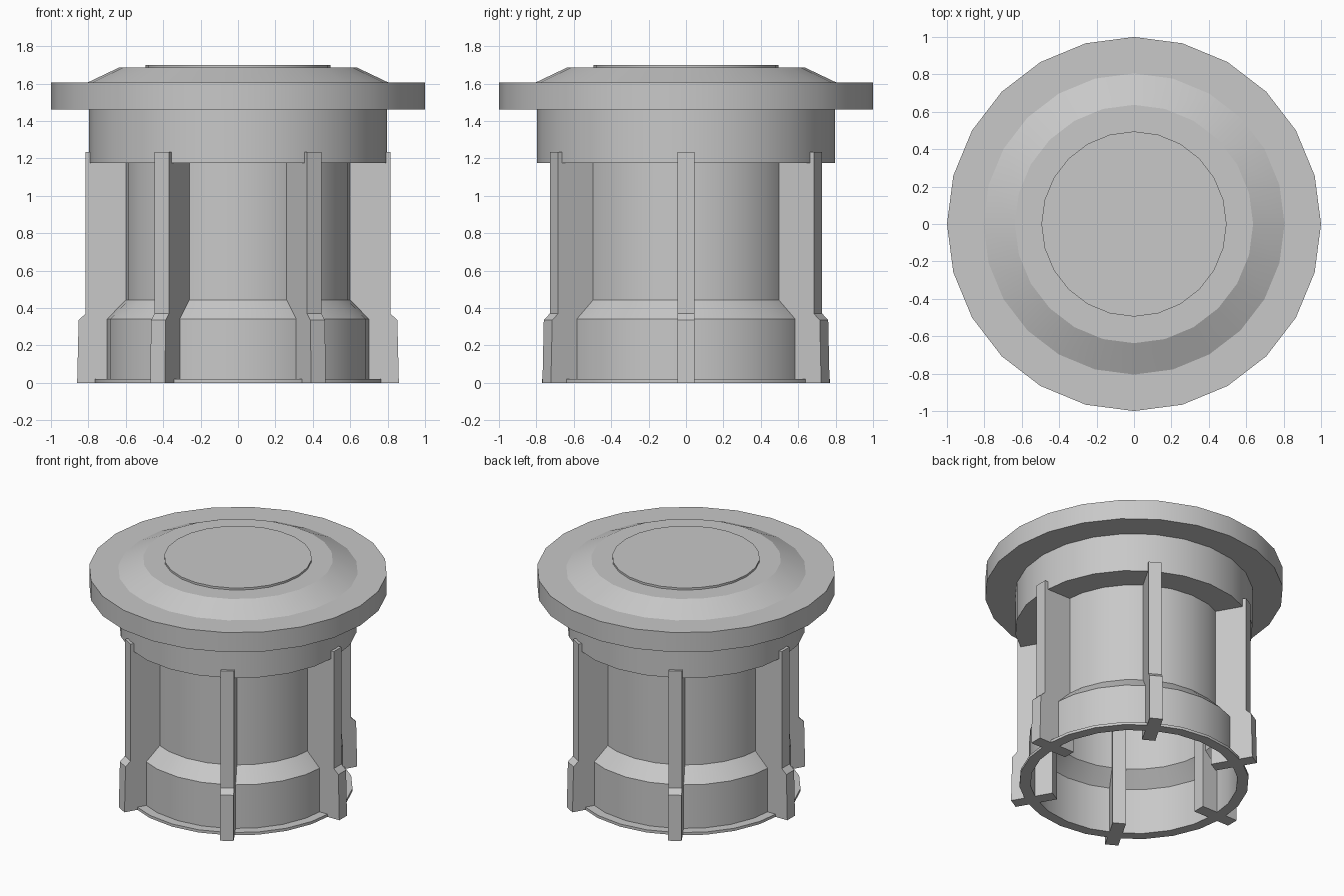
import bpy
import bmesh
from math import cos, sin, pi, radians

default = bpy.data.objects.get("Cube")
if default:
    bpy.data.objects.remove(default, do_unlink=True)

SIDES = 24

# One plain grey material
grey = bpy.data.materials.new("plain_grey")
grey.use_nodes = True
colour = (0.58, 0.58, 0.58, 1)
grey.diffuse_color = colour
grey.node_tree.nodes["Principled BSDF"].inputs["Base Color"].default_value = colour


def finish(name, bm):
    bmesh.ops.recalc_face_normals(bm, faces=bm.faces)
    mesh = bpy.data.meshes.new(name)
    bm.to_mesh(mesh)
    bm.free()
    mesh.materials.append(grey)
    obj = bpy.data.objects.new(name, mesh)
    bpy.context.collection.objects.link(obj)
    bpy.ops.object.select_all(action='DESELECT')
    obj.select_set(True)
    bpy.context.view_layer.objects.active = obj
    bpy.ops.object.shade_smooth_by_angle(angle=radians(24))
    return obj


def lathe(name, profile):
    """Revolve an (r, z) profile; ends are capped, or joined when closed."""
    bm = bmesh.new()
    rings = [[bm.verts.new((r * cos(2 * pi * i / SIDES), r * sin(2 * pi * i / SIDES), z))
              for i in range(SIDES)] for r, z in profile]
    for low, high in zip(rings, rings[1:]):
        for i in range(SIDES):
            j = (i + 1) % SIDES
            bm.faces.new((low[i], low[j], high[j], high[i]))
    bm.faces.new(rings[0])
    bm.faces.new(rings[-1])
    return finish(name, bm)


def fin(name, profile, angle, width):
    """Extrude a radial (r, z) outline to a plate standing at an angle."""
    bm = bmesh.new()
    c, s = cos(angle), sin(angle)
    sides = [[bm.verts.new((r * c - t * s, r * s + t * c, z)) for r, z in profile]
             for t in (-width / 2, width / 2)]
    a, b = sides
    bm.faces.new(a)
    bm.faces.new(b)
    for i in range(len(profile)):
        j = (i + 1) % len(profile)
        bm.faces.new((a[i], a[j], b[j], b[i]))
    return finish(name, bm)


# Cap: drum, wide flange, bevelled crown
lathe("cap", [(0.797, 1.175), (0.797, 1.46), (1.0, 1.46), (1.0, 1.605),
              (0.805, 1.605), (0.637, 1.685)])
lathe("top_disc", [(0.495, 1.68), (0.495, 1.70)])

# Hollow tube with flared skirt and thin foot lip, outside up from the ceiling
lathe("body_tube", [(0.605, 1.18), (0.605, 0.443), (0.705, 0.342), (0.705, 0.02),
                    (0.77, 0.02), (0.77, 0), (0.695, 0), (0.695, 0.338),
                    (0.595, 0.439), (0.595, 1.17)])

# Six radial fins with a tooth hugging the drum
outline = [(0.565, 0), (0.86, 0), (0.852, 0.335), (0.815, 0.37),
           (0.815, 1.235), (0.78, 1.235), (0.78, 1.18), (0.565, 1.18)]
for k in range(6):
    fin(f"fin_{k + 1}", outline, k * pi / 3, 0.09)
